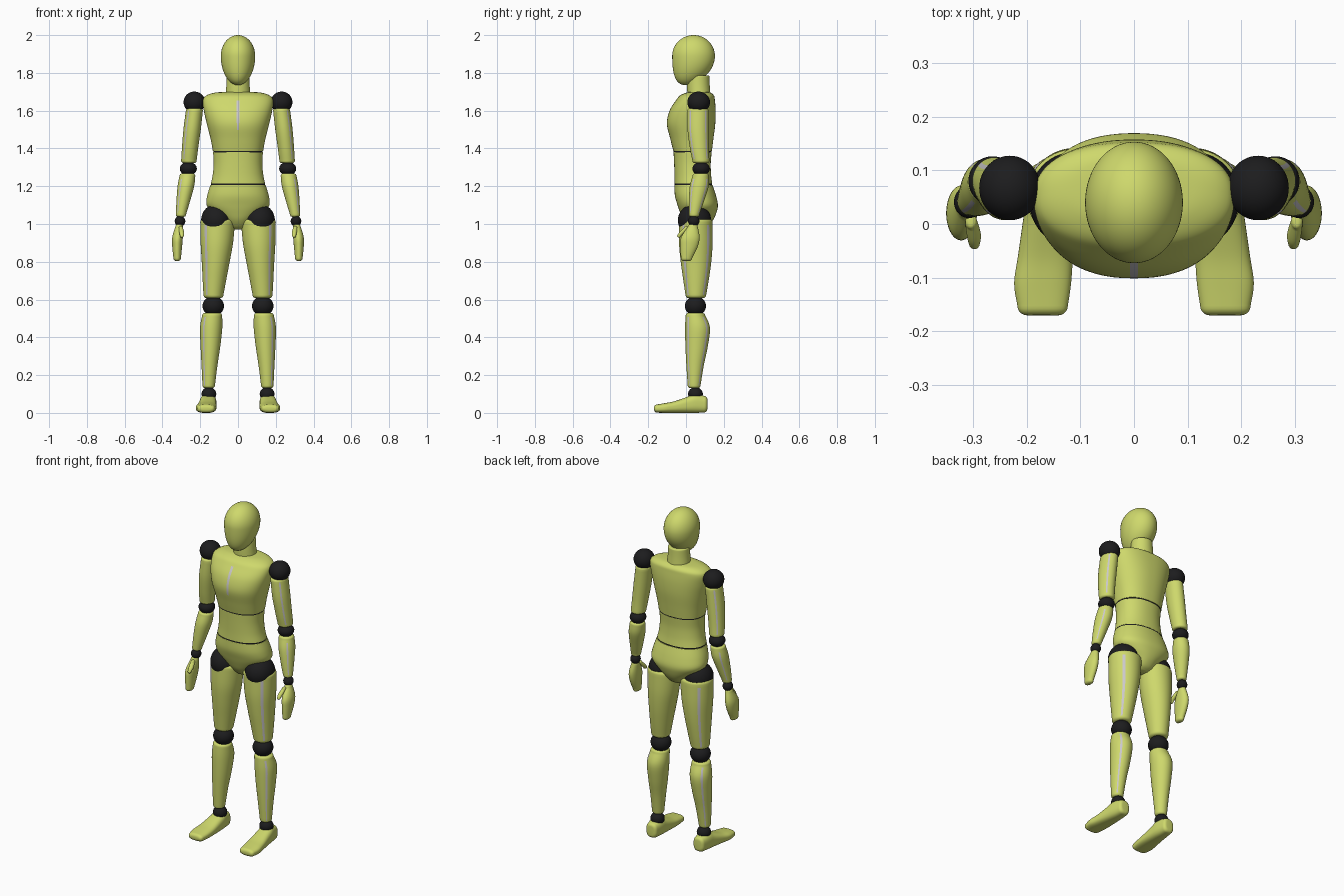
import bpy
import bmesh
import math
from mathutils import Vector

default_cube = bpy.data.objects.get("Cube")
if default_cube:
    bpy.data.objects.remove(default_cube, do_unlink=True)


def make_material(name, colour):
    material = bpy.data.materials.new(name)
    material.use_nodes = True
    material.diffuse_color = (*colour, 1)
    shader = material.node_tree.nodes["Principled BSDF"]
    shader.inputs["Base Color"].default_value = (*colour, 1)
    shader.inputs["Roughness"].default_value = 0.5
    return material


skin = make_material("yellow green", (0.62, 0.69, 0.15))
joint = make_material("joint black", (0.012, 0.012, 0.013))
stripe = make_material("pale grey stripe", (0.6, 0.58, 0.6))


def finish(name, bm, materials):
    """Turn a bmesh into a smooth shaded object."""
    bmesh.ops.recalc_face_normals(bm, faces=bm.faces[:])
    mesh = bpy.data.meshes.new(name)
    bm.to_mesh(mesh)
    bm.free()
    for material in materials:
        mesh.materials.append(material)
    obj = bpy.data.objects.new(name, mesh)
    bpy.context.collection.objects.link(obj)
    bpy.ops.object.select_all(action="DESELECT")
    obj.select_set(True)
    bpy.context.view_layer.objects.active = obj
    bpy.ops.object.shade_smooth_by_angle(angle=math.radians(50))
    return obj


def smooth_rows(rows, steps=5):
    """Catmull-Rom interpolation through the given cross-sections."""
    rows = [Vector(row) for row in rows]
    padded = [rows[0]] + rows + [rows[-1]]
    result = []
    for a, b, c, d in zip(padded, padded[1:], padded[2:], padded[3:]):
        for i in range(steps):
            t = i / steps
            result.append(b + (c - a) * (t / 2)
                          + (a * 2 - b * 5 + c * 4 - d) * (t * t / 2)
                          + (b * 3 - a - c * 3 + d) * (t ** 3 / 2))
    return result + [rows[-1]]


def rounded_end(row, direction, cap):
    """Extra sections that round over the rim of an end."""
    rings = []
    for i in range(1, 6):
        angle = math.pi / 2 * i / 5
        shrink = cap * (1 - math.cos(angle))
        position = row[0] + direction * cap * math.sin(angle)
        rings.append(Vector((position, row[1], row[2], row[3] - shrink, row[4] - shrink)))
    return rings


def loft(name, rows, side=1, cap=0.0, power=2.0, segments=64, along_y=False,
         stripes=(), span=(0, 1), material=skin):
    """Skin over rows of (position, centre, centre, radius, radius).

    Faces whose angle lies near one of the stripes, within the span of
    the length, take the stripe material."""
    rings = smooth_rows(rows)
    if cap:
        direction = 1 if rows[0][0] > rows[-1][0] else -1
        start = rounded_end(rings[0], direction, cap)
        rings = start[::-1] + rings + rounded_end(rings[-1], -direction, cap)
    bm = bmesh.new()
    loops = []
    for position, cx, cy, rx, ry in rings:
        verts = []
        for k in range(segments):
            angle = math.tau * (k - 0.5) / segments
            c, s = math.cos(angle), math.sin(angle)
            u = cx + rx * math.copysign(abs(c) ** (2 / power), c)
            v = cy + ry * math.copysign(abs(s) ** (2 / power), s)
            point = (u * side, position, v) if along_y else (u * side, v, position)
            verts.append(bm.verts.new(point))
        loops.append(verts)
    for row, (lower, upper) in enumerate(zip(loops, loops[1:])):
        fraction = row / (len(loops) - 1)
        for k in range(segments):
            n = (k + 1) % segments
            face = bm.faces.new((lower[k], lower[n], upper[n], upper[k]))
            degrees = 360 * k / segments
            striped = any(abs(degrees - a) < 240 / segments for a in stripes)
            if striped and span[0] <= fraction < span[1]:
                face.material_index = 1
    bm.faces.new(loops[0])
    bm.faces.new(loops[-1])
    return finish(name, bm, (material, stripe))


def ball(name, centre, radii, material=joint):
    bm = bmesh.new()
    bmesh.ops.create_uvsphere(bm, u_segments=48, v_segments=32, radius=1)
    for v in bm.verts:
        v.co = Vector(centre) + v.co * Vector(radii)
    return finish(name, bm, (material,))


# Head: an egg with a longer lower half and the chin set forward
bm = bmesh.new()
bmesh.ops.create_uvsphere(bm, u_segments=64, v_segments=40, radius=1)
for v in bm.verts:
    depth = max(0, -v.co.z)
    height = 0.155 if depth else 0.11
    v.co = (v.co.x * 0.091, 0.04 + v.co.y * 0.113 - 0.04 * depth ** 2, 1.89 + v.co.z * height)
finish("head", bm, (skin,))

loft("neck", [(1.78, 0, 0.066, 0.06, 0.058), (1.73, 0, 0.066, 0.062, 0.06),
              (1.66, 0, 0.07, 0.068, 0.062)], cap=0.006)

# Torso in three sections with thin dark seams between them
loft("chest", [(1.7, 0, 0.067, 0.06, 0.04), (1.695, 0, 0.065, 0.125, 0.065),
               (1.68, 0, 0.058, 0.168, 0.09), (1.655, 0, 0.05, 0.186, 0.103),
               (1.6, 0, 0.035, 0.181, 0.122), (1.53, 0, 0.027, 0.165, 0.128),
               (1.45, 0, 0.031, 0.145, 0.114), (1.386, 0, 0.035, 0.133, 0.102)],
     power=2.3, segments=128, stripes=(270,), span=(0.42, 0.75))
loft("abdomen", [(1.38, 0, 0.035, 0.132, 0.101), (1.32, 0, 0.034, 0.129, 0.097),
                 (1.26, 0, 0.036, 0.134, 0.097), (1.214, 0, 0.039, 0.144, 0.1)], power=2.2)
loft("pelvis", [(1.207, 0, 0.04, 0.146, 0.101), (1.15, 0, 0.05, 0.163, 0.109),
                (1.1, 0, 0.062, 0.166, 0.107), (1.06, 0, 0.065, 0.132, 0.096),
                (1.02, 0, 0.065, 0.083, 0.078), (0.985, 0, 0.065, 0.055, 0.05),
                (0.97, 0, 0.065, 0.03, 0.025)], power=2.2)
loft("upper_seam", [(1.387, 0, 0.035, 0.131, 0.1), (1.379, 0, 0.035, 0.131, 0.1)],
     power=2.3, material=joint)
loft("waist_seam", [(1.215, 0, 0.039, 0.143, 0.099), (1.206, 0, 0.039, 0.143, 0.099)],
     power=2.2, material=joint)

outer_stripes = (45, 50, 310, 315)

for side, prefix in ((1, "left_"), (-1, "right_")):
    # Dark ball joints
    for part, (x, y, z), radii in (
            ("shoulder_joint", (0.231, 0.067, 1.645), (0.057, 0.06, 0.056)),
            ("elbow_joint", (0.263, 0.08, 1.293), (0.045, 0.046, 0.036)),
            ("wrist_joint", (0.307, 0.041, 1.015), (0.028, 0.03, 0.028)),
            ("hip_joint", (0.115, 0.045, 1.02), (0.08, 0.088, 0.085)),
            ("knee_joint", (0.131, 0.05, 0.566), (0.057, 0.056, 0.052)),
            ("ankle_joint", (0.154, 0.05, 0.1), (0.039, 0.039, 0.036))):
        ball(prefix + part, (x * side, y, z), radii)

    # Arm
    loft(prefix + "upper_arm",
         [(1.6, 0.231, 0.064, 0.045, 0.056), (1.5, 0.243, 0.064, 0.046, 0.056),
          (1.4, 0.254, 0.071, 0.043, 0.05), (1.335, 0.26, 0.079, 0.041, 0.045)],
         side, cap=0.012, stripes=outer_stripes, span=(0.2, 0.75))
    loft(prefix + "forearm",
         [(1.255, 0.268, 0.078, 0.042, 0.043), (1.2, 0.276, 0.07, 0.044, 0.05),
          (1.12, 0.29, 0.055, 0.036, 0.04), (1.05, 0.302, 0.043, 0.027, 0.028)],
         side, cap=0.012, stripes=outer_stripes, span=(0.25, 0.75))
    loft(prefix + "hand",
         [(0.985, 0.311, 0.036, 0.021, 0.026), (0.93, 0.32, 0.023, 0.028, 0.049),
          (0.88, 0.322, 0.016, 0.026, 0.046), (0.82, 0.322, 0.003, 0.02, 0.03)],
         side, cap=0.016)
    loft(prefix + "thumb",
         [(0.98, 0.303, 0.004, 0.011, 0.014), (0.955, 0.298, -0.02, 0.013, 0.016),
          (0.937, 0.297, -0.036, 0.01, 0.011)], side, cap=0.009, segments=32)

    # Leg
    loft(prefix + "thigh",
         [(1.01, 0.108, 0.052, 0.092, 0.088), (0.9, 0.112, 0.052, 0.086, 0.089),
          (0.8, 0.118, 0.053, 0.074, 0.081), (0.7, 0.125, 0.053, 0.062, 0.067),
          (0.625, 0.13, 0.052, 0.053, 0.055)],
         side, cap=0.018, stripes=outer_stripes, span=(0.18, 0.82))
    loft(prefix + "shin",
         [(0.515, 0.137, 0.05, 0.053, 0.052), (0.45, 0.142, 0.061, 0.059, 0.066),
          (0.35, 0.146, 0.056, 0.052, 0.059), (0.25, 0.151, 0.048, 0.042, 0.046),
          (0.145, 0.155, 0.043, 0.033, 0.034)],
         side, cap=0.014, stripes=outer_stripes, span=(0.18, 0.82))

    # Foot: sections run from heel to toe, all resting on the floor
    loft(prefix + "foot",
         [(0.095, 0.157, 0.046, 0.036, 0.044), (0.05, 0.158, 0.05, 0.043, 0.05),
          (0.01, 0.16, 0.043, 0.046, 0.043), (-0.06, 0.165, 0.031, 0.051, 0.031),
          (-0.11, 0.17, 0.026, 0.053, 0.026), (-0.152, 0.17, 0.023, 0.047, 0.022)],
         side, cap=0.018, power=2.7, along_y=True)
